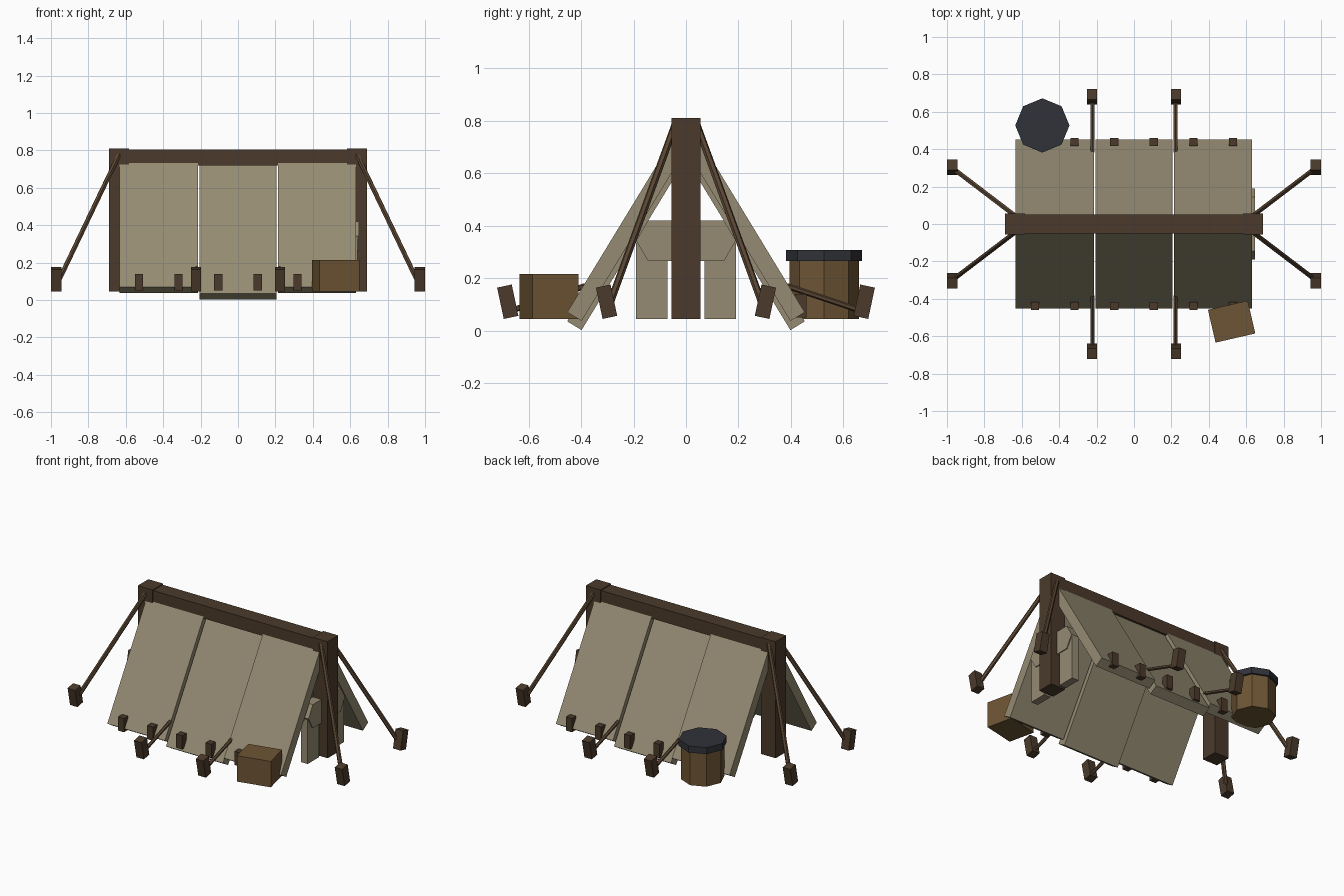
import bpy, bmesh, math
from mathutils import Vector, Matrix

if "Cube" in bpy.data.objects:
    bpy.data.objects.remove(bpy.data.objects["Cube"])


def material(name, rgb):
    m = bpy.data.materials.new(name)
    m.diffuse_color = (*rgb, 1)
    m.use_nodes = True
    m.node_tree.nodes["Principled BSDF"].inputs["Base Color"].default_value = m.diffuse_color
    return m


CANVAS = material("canvas", (0.30, 0.26, 0.17))
DARK = material("dark_wood", (0.07, 0.042, 0.024))
ROPE = material("rope", (0.10, 0.06, 0.032))
LIGHT = material("light_wood", (0.155, 0.09, 0.035))
IRON = material("iron", (0.03, 0.032, 0.04))


def finish(name, bm, mat, matrix=Matrix()):
    bmesh.ops.recalc_face_normals(bm, faces=bm.faces)
    me = bpy.data.meshes.new(name)
    bm.to_mesh(me)
    bm.free()
    me.materials.append(mat)
    ob = bpy.data.objects.new(name, me)
    ob.matrix_world = matrix
    bpy.context.collection.objects.link(ob)
    return ob


def box(name, center, size, mat, rot=Matrix()):
    bm = bmesh.new()
    bmesh.ops.create_cube(bm, size=1, matrix=Matrix.Diagonal((*size, 1)))
    return finish(name, bm, mat, Matrix.Translation(center) @ rot)


def prism(name, profile, x0, x1, mat):
    """Extrude a (y, z) profile along x."""
    bm = bmesh.new()
    face = bm.faces.new([bm.verts.new((x0, y, z)) for y, z in profile])
    ext = bmesh.ops.extrude_face_region(bm, geom=[face])
    moved = [v for v in ext["geom"] if isinstance(v, bmesh.types.BMVert)]
    bmesh.ops.translate(bm, vec=(x1 - x0, 0, 0), verts=moved)
    return finish(name, bm, mat)


def cylinder(name, a, b, r, sides, mat):
    a, b = Vector(a), Vector(b)
    d = b - a
    bm = bmesh.new()
    bmesh.ops.create_cone(bm, cap_ends=True, segments=sides,
                          radius1=r, radius2=r, depth=d.length)
    rot = d.to_track_quat('Z', 'Y').to_matrix().to_4x4()
    return finish(name, bm, mat, Matrix.Translation((a + b) / 2) @ rot)


def stake(name, x, y):
    tilt = Matrix.Rotation(-math.copysign(math.radians(12), y), 4, 'X')
    box(name, (x, y, 0.11), (0.055, 0.057, 0.122), DARK, tilt)


# Frame: ridge beam and end posts
box("ridge_beam", (0, 0, 0.763), (1.26, 0.1, 0.085), DARK)
for sx in (-1, 1):
    box("end_post", (sx * 0.637, 0, 0.428), (0.108, 0.11, 0.766), DARK)

# Canvas roof: three slabs per side, middle one sits lower
T = 0.064
slope = math.atan2(0.665, 0.405)
ny, nz = T * math.sin(slope), T * math.cos(slope)
for s in (-1, 1):
    for x0, x1, dz in ((-0.634, -0.215, 0), (-0.207, 0.207, -0.035), (0.215, 0.63, 0)):
        low, high = (0.453, 0.070 + dz), (0.03, 0.765 + dz)
        prof = [low, high, (high[0] - ny, high[1] - nz), (low[0] - ny, low[1] - nz)]
        prism("canvas_panel", [(s * y, z) for y, z in prof], x0, x1, CANVAS)

    # Hem pegs along the lower edge
    for i in range(6):
        box("hem_peg", (-0.53 + i * 0.212, s * 0.438, 0.095), (0.044, 0.044, 0.09), DARK)

    # Guy ropes and stakes
    for sx in (-1, 1):
        cylinder("end_rope", (sx * 0.63, s * 0.04, 0.79), (sx * 0.965, s * 0.295, 0.09), 0.014, 6, ROPE)
        stake("end_stake", sx * 0.972, s * 0.303)
        cylinder("side_rope", (sx * 0.222, s * 0.385, 0.17), (sx * 0.222, s * 0.67, 0.075), 0.011, 6, ROPE)
        stake("side_stake", sx * 0.225, s * 0.68)

    # Entrance flaps at the right end
    box("door_flap", (0.615, s * 0.13, 0.19), (0.05, 0.12, 0.29), CANVAS)

# Gathered canvas above the entrance
prism("door_valance", [(-0.19, 0.343), (-0.145, 0.265), (0.145, 0.265),
                       (0.19, 0.343), (0.145, 0.42), (-0.145, 0.42)], 0.585, 0.646, CANVAS)

# Crate
box("crate", (0.522, -0.522, 0.13), (0.218, 0.18, 0.17), LIGHT,
    Matrix.Rotation(math.radians(13), 4, 'Z'))

# Barrel with lid
cylinder("barrel_body", (-0.49, 0.527, 0.045), (-0.49, 0.527, 0.268), 0.132, 8, LIGHT)
cylinder("barrel_lid", (-0.49, 0.527, 0.265), (-0.49, 0.527, 0.308), 0.145, 8, IRON)
